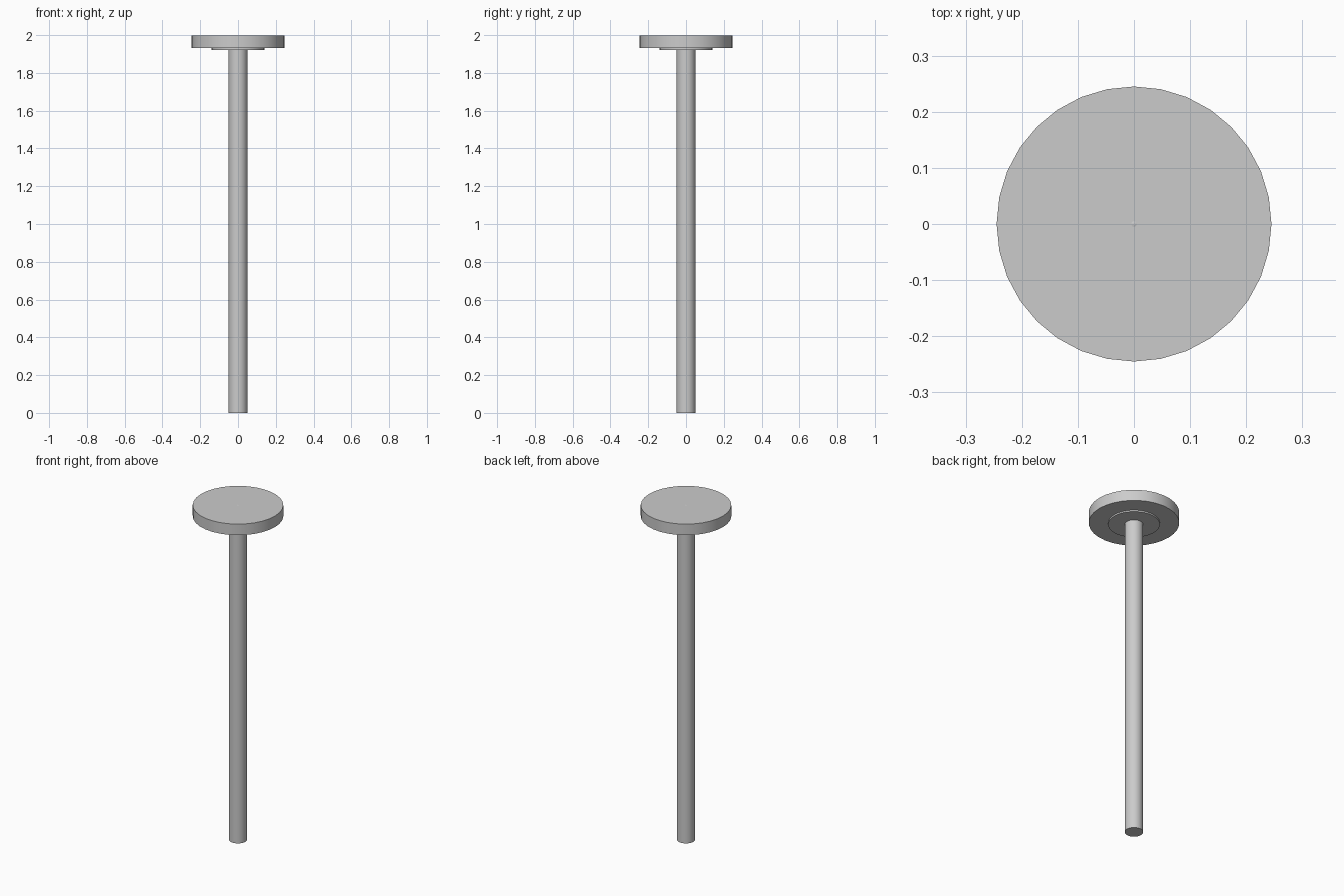
import bpy
import math

cube = bpy.data.objects.get("Cube")
if cube:
    bpy.data.objects.remove(cube, do_unlink=True)

grey = bpy.data.materials.new("plain grey")
grey.use_nodes = True
colour = (0.6, 0.6, 0.6, 1)
grey.diffuse_color = colour
grey.node_tree.nodes["Principled BSDF"].inputs["Base Color"].default_value = colour


def round_part(name, bottom, top, radius, top_radius=None):
    """Upright 32-sided part with a vertex on the x axis."""
    if top_radius is None:
        top_radius = radius
    bpy.ops.mesh.primitive_cone_add(
        vertices=32, radius1=radius, radius2=top_radius,
        depth=top - bottom, location=(0, 0, (bottom + top) / 2))
    part = bpy.context.object
    part.name = name
    part.data.materials.append(grey)
    bpy.ops.object.shade_smooth_by_angle(angle=math.radians(30))
    return part


# Long straight shaft
round_part("shaft", 0, 1.93, 0.05)
# Thin collar under the head
round_part("collar", 1.922, 1.935, 0.14)
# Flat round head
round_part("head", 1.931, 1.997, 0.245)
# Tiny raised point in the middle of the head
round_part("centre_point", 1.995, 2.0, 0.008, 0)
